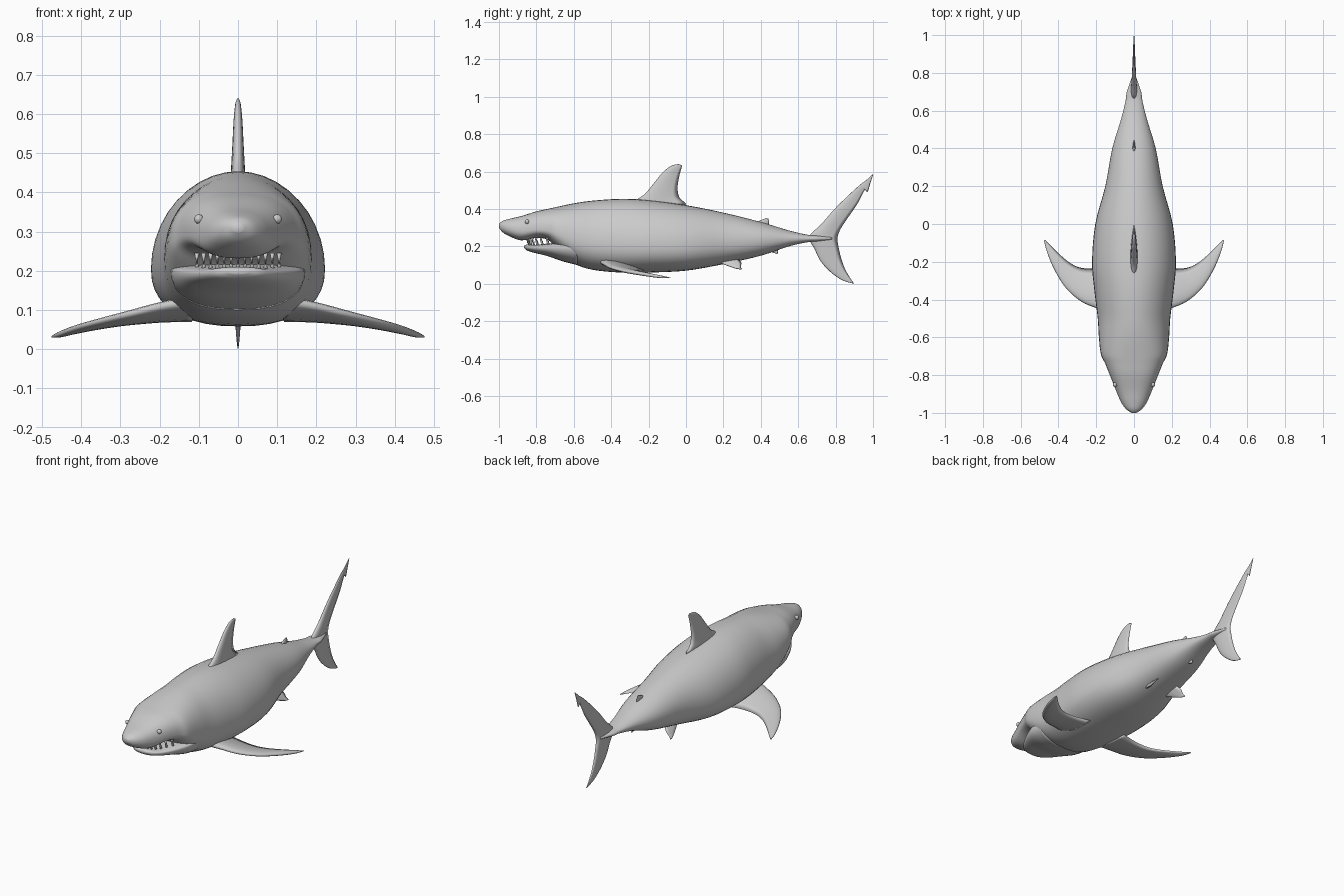
import bpy, bmesh, math
from mathutils import Vector, Matrix

if "Cube" in bpy.data.objects:
    bpy.data.objects.remove(bpy.data.objects["Cube"])


def smooth_rows(rows, steps):
    """Catmull-Rom resampling of rows of numbers."""
    out = []
    n = len(rows)
    for i in range(n - 1):
        p = [rows[max(0, min(n - 1, i + k))] for k in (-1, 0, 1, 2)]
        for s in range(steps):
            t = s / steps
            out.append([0.5 * (2 * b + (c - a) * t + (2 * a - 5 * b + 4 * c - d) * t * t
                               + (3 * b - a - 3 * c + d) * t ** 3)
                        for a, b, c, d in zip(*p)])
    out.append(list(rows[-1]))
    return out


def make_object(name, bm, mirror=False):
    bmesh.ops.recalc_face_normals(bm, faces=bm.faces)
    for f in bm.faces:
        f.smooth = True
    mesh = bpy.data.meshes.new(name)
    bm.to_mesh(mesh)
    bm.free()
    ob = bpy.data.objects.new(name, mesh)
    bpy.context.collection.objects.link(ob)
    if mirror:
        m = ob.modifiers.new("mirror", "MIRROR")
        m.use_mirror_merge = False
    return ob


def loft(name, rings, mirror=False):
    bm = bmesh.new()
    loops = [[bm.verts.new(p) for p in ring] for ring in rings]
    n = len(loops[0])
    for a, b in zip(loops, loops[1:]):
        for i in range(n):
            bm.faces.new((a[i], a[(i + 1) % n], b[(i + 1) % n], b[i]))
    bm.faces.new(loops[0])
    bm.faces.new(loops[-1])
    return make_object(name, bm, mirror)


def spow(v, e):
    return math.copysign(abs(v) ** e, v)


def body_loft(name, stations, seg=40):
    """Stations: y, top z, bottom z, half width, z of widest point."""
    rings = []
    for y, top, bot, hw, zc in smooth_rows(stations, 4):
        head = max(0, min(1, (-0.5 - y) / 0.25, (y + 1) / 0.12))
        ring = []
        for i in range(seg):
            a = 2 * math.pi * i / seg
            c, s = math.cos(a), math.sin(a)
            e = 1 - 0.18 * head if s > 0 else 0.85
            h = top - zc if s > 0 else zc - bot
            ring.append((hw * spow(c, e), y, zc + h * spow(s, e)))
        rings.append(ring)
    return loft(name, rings)


def fin(name, stations, normal, mirror=False, chord=8):
    """Stations: leading point, trailing point, half thickness."""
    normal = Vector(normal).normalized()
    rings = []
    for r in smooth_rows([(*l, *t, w) for l, t, w in stations], 4):
        lead, trail, w = Vector(r[:3]), Vector(r[3:6]), r[6]
        us = [(i / chord) ** 1.6 for i in range(chord + 1)]
        half = [(u, w * 2.6 * math.sqrt(u) * (1 - u)) for u in us]
        ring = [lead.lerp(trail, u) + normal * h for u, h in half]
        ring += [lead.lerp(trail, u) - normal * h for u, h in half[-2:0:-1]]
        rings.append(ring)
    return loft(name, rings, mirror)


def flat_fin(name, rows):
    """Upright fin on the centre plane: lead y, z, trail y, z, half thickness."""
    return fin(name, [((0, a, b), (0, c, d), w) for a, b, c, d, w in rows], (1, 0, 0))


# trunk with snout and upper jaw
body_loft("body", [
    (-1.0, .320, .300, .012, .31), (-.98, .336, .275, .042, .305),
    (-.94, .348, .252, .07, .295), (-.88, .362, .232, .096, .285),
    (-.80, .387, .245, .128, .29), (-.74, .40, .235, .152, .285),
    (-.69, .411, .19, .175, .27), (-.60, .43, .11, .186, .24),
    (-.50, .444, .075, .192, .22), (-.35, .454, .06, .21, .21),
    (-.20, .447, .06, .222, .205), (0, .42, .07, .205, .205),
    (.20, .38, .105, .152, .225), (.40, .33, .15, .115, .235),
    (.55, .285, .20, .07, .24), (.65, .262, .222, .045, .242),
    (.70, .258, .226, .038, .242), (.78, .25, .235, .010, .243)])

# lower jaw
body_loft("lower_jaw", [
    (-.865, .204, .192, .025, .198), (-.85, .21, .178, .062, .197),
    (-.81, .208, .165, .098, .195), (-.74, .215, .148, .138, .195),
    (-.66, .22, .12, .168, .20), (-.58, .22, .10, .172, .20)])

# fins on the centre line
flat_fin("dorsal_fin", [
    (-.29, .41, -.03, .40, .020), (-.27, .445, 0, .426, .019),
    (-.22, .48, -.034, .46, .017), (-.17, .54, -.045, .51, .014),
    (-.125, .595, -.037, .57, .011), (-.08, .63, -.025, .615, .007),
    (-.04, .64, -.02, .632, .003)])
flat_fin("tail_fin", [
    (.998, .586, 1.0, .580, .001), (.965, .555, .985, .535, .003),
    (.94, .537, .97, .49, .004), (.92, .52, .955, .50, .005),
    (.86, .465, .915, .425, .007), (.79, .395, .86, .345, .010),
    (.72, .315, .825, .29, .013), (.66, .252, .81, .245, .016),
    (.69, .18, .815, .20, .013), (.72, .12, .83, .135, .010),
    (.77, .065, .85, .08, .007), (.83, .022, .875, .035, .004),
    (.885, .003, .898, .002, .001)])
flat_fin("second_dorsal_fin", [
    (.37, .325, .44, .31, .008), (.40, .34, .445, .325, .006), (.43, .352, .44, .348, .002)])
flat_fin("anal_fin", [
    (.43, .175, .49, .19, .008), (.455, .17, .492, .175, .006), (.485, .16, .492, .161, .002)])

# paired fins
fin("pectoral_fin", [
    ((.12, -.47, .125), (.12, -.22, .07), .024), ((.20, -.445, .11), (.20, -.235, .068), .019),
    ((.28, -.41, .09), (.28, -.232, .062), .015), ((.36, -.34, .07), (.34, -.205, .055), .012),
    ((.42, -.245, .053), (.40, -.155, .045), .010), ((.46, -.15, .038), (.45, -.105, .035), .007),
    ((.476, -.09, .032), (.473, -.083, .032), .002)], (.2, .2, 1), mirror=True)
fin("pelvic_fin", [
    ((.05, .14, .13), (.05, .27, .145), .010), ((.08, .20, .105), (.08, .295, .115), .008),
    ((.10, .255, .085), (.10, .293, .09), .005), ((.11, .285, .078), (.11, .30, .078), .002)],
    (1, 0, 1), mirror=True)

# two rows of teeth
bm = bmesh.new()
for row, (base, aim, inset) in enumerate(((.237, -1, 0), (.212, 1, .008))):
    for i in range(13):
        x = (i - 6) / 6 * .105
        y = -.848 + inset + .105 * (x / .105) ** 2
        m = Matrix.Translation((x, y, base + aim * .006))
        if aim < 0:
            m = m @ Matrix.Rotation(math.pi, 4, 'X')
        bmesh.ops.create_cone(bm, cap_ends=True, segments=6, radius1=.007, radius2=.0008,
                              depth=.03, matrix=m)
make_object("teeth", bm)

# eyes
bm = bmesh.new()
bmesh.ops.create_uvsphere(bm, u_segments=16, v_segments=10, radius=.012,
                          matrix=Matrix.Translation((.1, -.85, .332)))
make_object("eye", bm, mirror=True)
